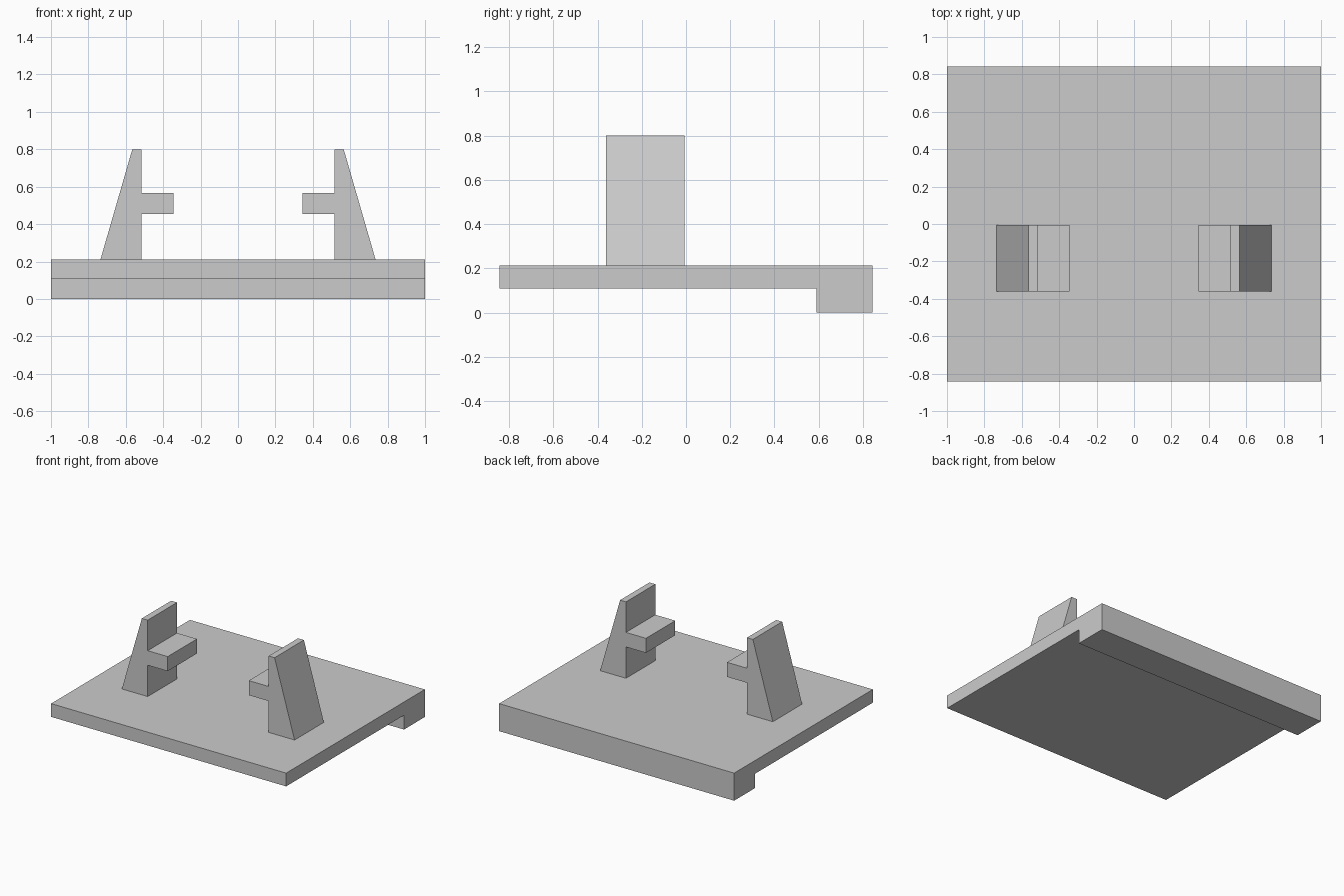
import bpy, bmesh

if "Cube" in bpy.data.objects:
    bpy.data.objects.remove(bpy.data.objects["Cube"])


def extrude_profile(name, points, axis, start, end):
    """Extrude a closed 2D profile along x (points are y,z) or y (points are x,z)."""
    def place(p, t):
        return (t, p[0], p[1]) if axis == 'x' else (p[0], t, p[1])
    bm = bmesh.new()
    face = bm.faces.new([bm.verts.new(place(p, start)) for p in points])
    ext = bmesh.ops.extrude_face_region(bm, geom=[face])
    moved = [v for v in ext['geom'] if isinstance(v, bmesh.types.BMVert)]
    d = end - start
    bmesh.ops.translate(bm, verts=moved, vec=(d, 0, 0) if axis == 'x' else (0, d, 0))
    bmesh.ops.recalc_face_normals(bm, faces=bm.faces)
    mesh = bpy.data.meshes.new(name)
    bm.to_mesh(mesh)
    bm.free()
    obj = bpy.data.objects.new(name, mesh)
    bpy.context.collection.objects.link(obj)
    return obj


PLATE_TOP = 0.212

# Base plate with a lip hanging down along the back edge
extrude_profile("base_plate", [
    (-0.843, 0.11), (0.59, 0.11), (0.59, 0.0),
    (0.843, 0.0), (0.843, PLATE_TOP), (-0.843, PLATE_TOP),
], 'x', -1.0, 1.0)

# Pair of tapered brackets, each with an arm pointing inward
bracket_profile = [
    (0.735, PLATE_TOP), (0.565, 0.80), (0.515, 0.80), (0.515, 0.565),
    (0.345, 0.565), (0.345, 0.453), (0.515, 0.453), (0.515, PLATE_TOP),
]
for side, sign in (("left", -1), ("right", 1)):
    extrude_profile(side + "_bracket", [(sign * x, z) for x, z in bracket_profile],
                    'y', -0.362, -0.006)
